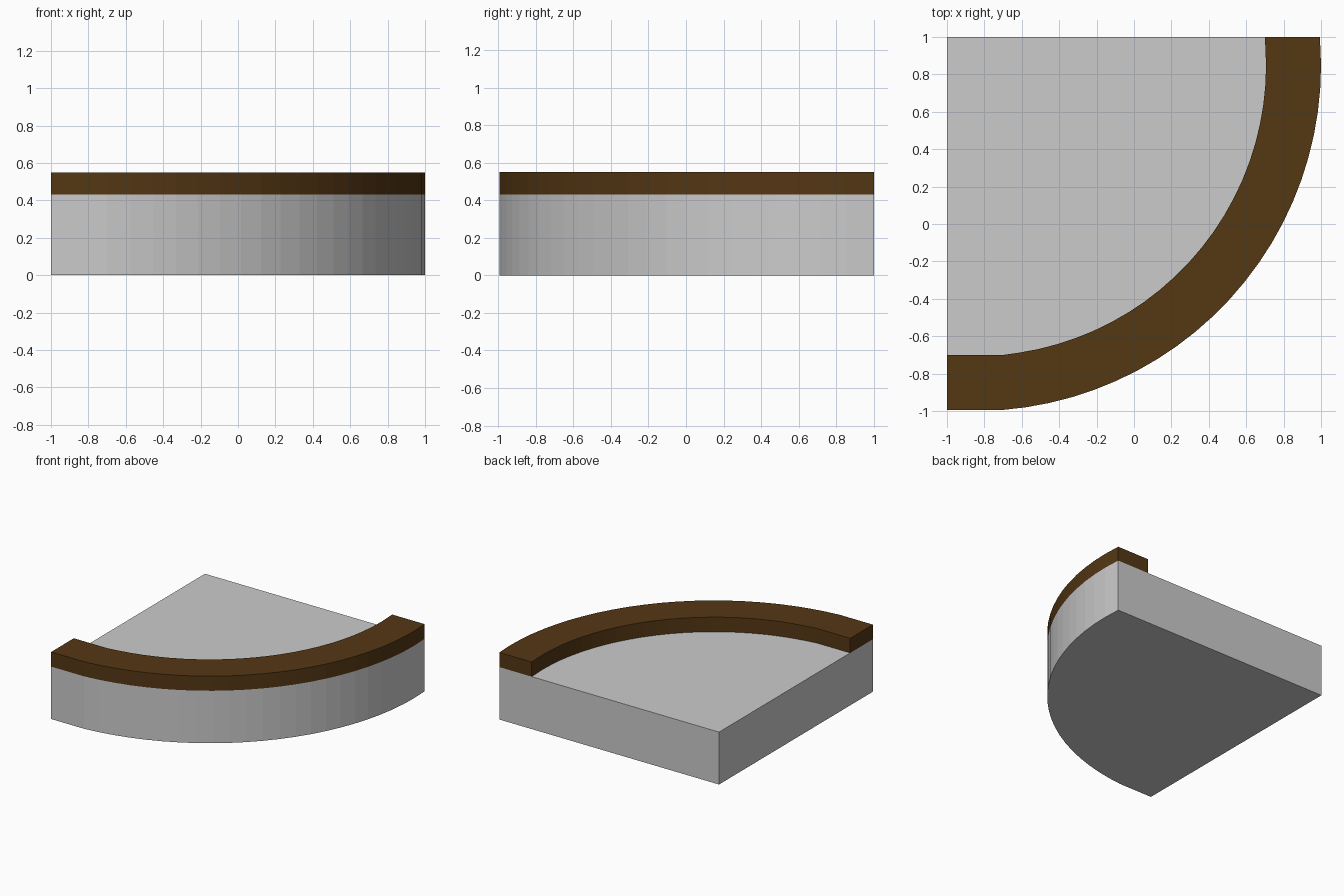
import bpy
import bmesh
from math import sin, cos, radians

if "Cube" in bpy.data.objects:
    bpy.data.objects.remove(bpy.data.objects["Cube"])

CENTRE = (-0.85, 0.85)   # shared centre of the curves
BASE_TOP, RIM_TOP = 0.43, 0.55


def arc(radius, edge, steps=22):
    """Quarter curve with a short straight run to each square edge."""
    cx, cy = CENTRE
    pts = [(-1, edge)]
    for i in range(steps + 1):
        a = radians(-85.4 + 85.4 * i / steps)
        pts.append((cx + radius * cos(a), cy + radius * sin(a)))
    pts[1] = (-0.7, edge)
    pts.append((-edge, 1))
    return pts


def extrude(name, outline, z0, z1, colour=None):
    """Closed prism from a flat outline."""
    bm = bmesh.new()
    face = bm.faces.new([bm.verts.new((x, y, z0)) for x, y in outline])
    ext = bmesh.ops.extrude_face_region(bm, geom=[face])
    verts = [g for g in ext["geom"] if isinstance(g, bmesh.types.BMVert)]
    bmesh.ops.translate(bm, verts=verts, vec=(0, 0, z1 - z0))
    bmesh.ops.recalc_face_normals(bm, faces=bm.faces)
    mesh = bpy.data.meshes.new(name)
    bm.to_mesh(mesh)
    bm.free()
    obj = bpy.data.objects.new(name, mesh)
    bpy.context.collection.objects.link(obj)
    if colour:
        mat = bpy.data.materials.new(name + "_brown")
        mat.diffuse_color = colour
        mat.use_nodes = True
        mat.node_tree.nodes["Principled BSDF"].inputs["Base Color"].default_value = mat.diffuse_color
        mesh.materials.append(mat)
    return obj


outer = arc(1.85, -0.994)
inner = arc(1.556, -0.70)

# Grey quarter-round slab
extrude("base_slab", outer + [(-1, 1)], 0, BASE_TOP)

# Brown raised border along the curved side
extrude("curved_rim", outer + inner[::-1], BASE_TOP, RIM_TOP,
        (0.09, 0.038, 0.007, 1))
